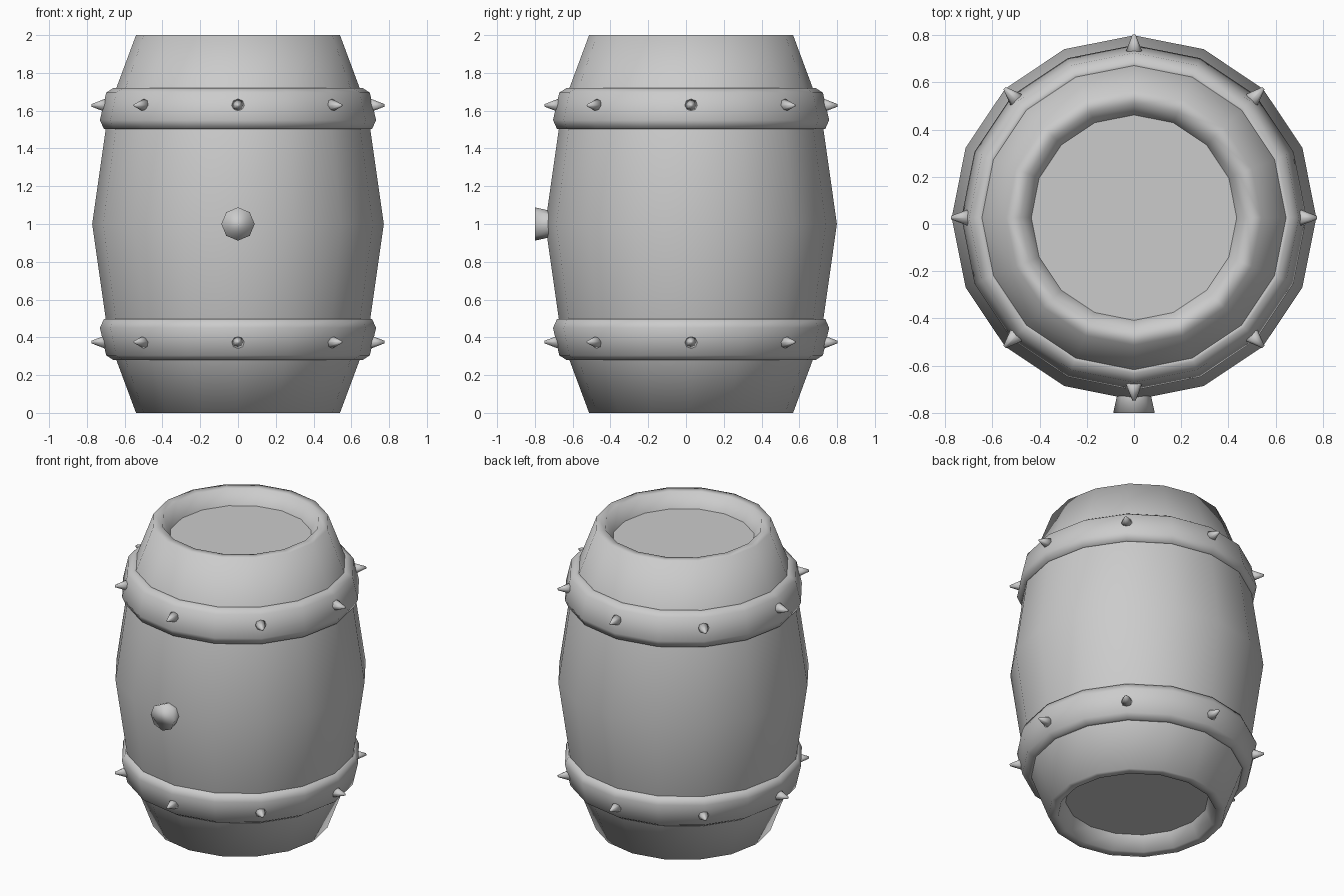
import bpy, bmesh
from math import sin, cos, pi
from mathutils import Matrix, Vector

if "Cube" in bpy.data.objects:
    bpy.data.objects.remove(bpy.data.objects["Cube"])

CY = 0.027      # barrel axis sits slightly behind the origin
SIDES = 16


def finish(bm, name, smooth=True):
    bmesh.ops.recalc_face_normals(bm, faces=bm.faces)
    me = bpy.data.meshes.new(name)
    bm.to_mesh(me)
    bm.free()
    for p in me.polygons:
        p.use_smooth = smooth
    ob = bpy.data.objects.new(name, me)
    bpy.context.collection.objects.link(ob)
    return ob


def lathe(name, profile, closed=False):
    """Turn an (r, z) profile around the barrel axis."""
    bm = bmesh.new()
    rings = [[bm.verts.new((r * cos(2 * pi * i / SIDES), CY + r * sin(2 * pi * i / SIDES), z))
              for i in range(SIDES)] for r, z in profile]
    pairs = list(zip(rings, rings[1:]))
    if closed:
        pairs.append((rings[-1], rings[0]))
    for a, b in pairs:
        for i in range(SIDES):
            j = (i + 1) % SIDES
            bm.faces.new((a[i], a[j], b[j], b[i]))
    return finish(bm, name)


def disc(name, r, z, up):
    bm = bmesh.new()
    vs = [bm.verts.new((r * cos(2 * pi * i / SIDES), CY + r * sin(2 * pi * i / SIDES), z))
          for i in range(SIDES)]
    bm.faces.new(vs if up else vs[::-1])
    me = bpy.data.meshes.new(name)
    bm.to_mesh(me)
    bm.free()
    ob = bpy.data.objects.new(name, me)
    bpy.context.collection.objects.link(ob)


def cone(name, base, direction, r1, r2, depth):
    """Tapered 8-sided peg growing from base along direction."""
    bm = bmesh.new()
    d = Vector(direction).normalized()
    rot = d.to_track_quat('Z', 'Y').to_matrix().to_4x4()
    mat = Matrix.Translation(Vector(base) + d * depth / 2) @ rot
    bmesh.ops.create_cone(bm, cap_ends=True, segments=8, radius1=r1, radius2=r2,
                          depth=depth, matrix=mat)
    return finish(bm, name)


# staves with rolled-in rims at both ends
half = [(0.435, 0.095), (0.48, 0.0), (0.54, 0.0), (0.685, 0.39)]
lathe("barrel_body", half + [(0.772, 1.0)] + [(r, 2 - z) for r, z in reversed(half)])

# recessed heads
disc("top_head", 0.435, 1.905, True)
disc("bottom_head", 0.435, 0.095, False)

# hoops with studs
hoop = [(0.63, 1.72), (0.66, 1.72), (0.698, 1.695), (0.731, 1.55), (0.71, 1.503), (0.68, 1.503)]
for label, flip in (("upper", False), ("lower", True)):
    lathe(label + "_hoop", [(r, 2 - z if flip else z) for r, z in hoop], closed=True)
    z = 0.375 if flip else 1.628
    for k in range(8):
        d = (cos(k * pi / 4), sin(k * pi / 4), 0)
        cone(f"{label}_stud_{k}", (0.695 * d[0], CY + 0.695 * d[1], z), d, 0.038, 0.007, 0.08)

# bung in the front
cone("bung", (0, -0.65, 1.0), (0, -1, 0), 0.055, 0.088, 0.15)
